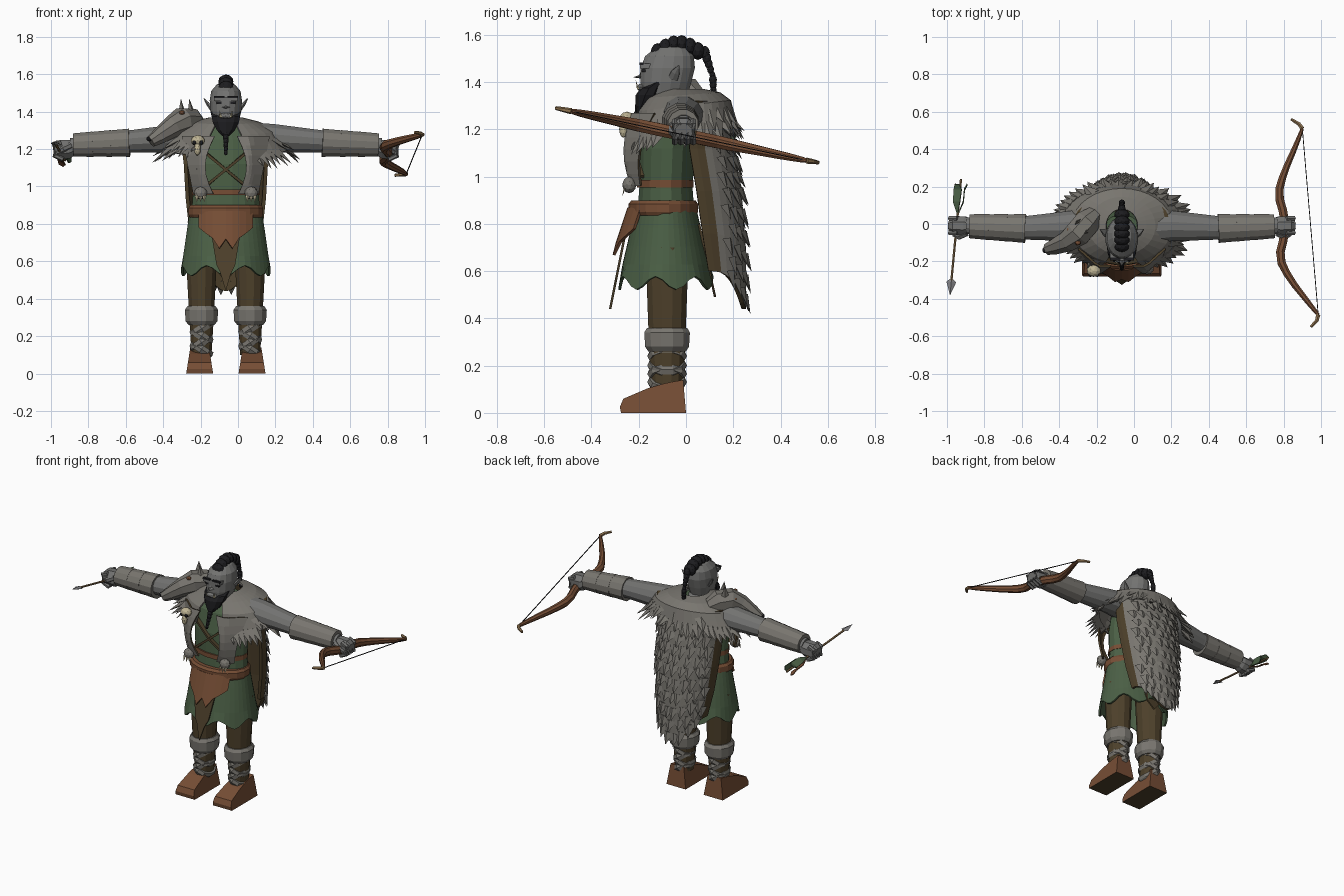
import bpy, bmesh, math, random
from mathutils import Vector

random.seed(4)
if "Cube" in bpy.data.objects:
    bpy.data.objects.remove(bpy.data.objects["Cube"])

MID = -.065  # the body stands a little off centre
SIDES = (("left", 1), ("right", -1))


def material(name, red, green, blue):
    mat = bpy.data.materials.new(name)
    mat.use_nodes = True
    mat.diffuse_color = (red, green, blue, 1)
    shader = next(n for n in mat.node_tree.nodes if n.type == "BSDF_PRINCIPLED")
    shader.inputs["Base Color"].default_value = (red, green, blue, 1)
    return mat


skin = material("grey skin", .17, .17, .165)
fur = material("grey fur", .19, .18, .16)
green = material("green cloth", .07, .115, .06)
leather = material("brown leather", .18, .075, .035)
dark = material("dark brown cloth", .075, .052, .024)
black = material("black hair", .012, .012, .014)
bone = material("pale bone", .52, .46, .3)
tan = material("tan wood", .27, .17, .08)
steel = material("dull steel", .22, .22, .23)


def finish(name, bm, *mats):
    mesh = bpy.data.meshes.new(name)
    bm.to_mesh(mesh)
    bm.free()
    obj = bpy.data.objects.new(name, mesh)
    bpy.context.collection.objects.link(obj)
    for mat in mats:
        mesh.materials.append(mat)
    return obj


def sweep(name, points, radii, mat, sides=8, ref=(0, 0, 1), level=False):
    """Tube through points; each radius is a number or a (wide, deep) pair."""
    bm, rings = bmesh.new(), []
    points = [Vector(p) for p in points]
    for i, p in enumerate(points):
        along = (points[min(i + 1, len(points) - 1)] - points[max(i - 1, 0)]).normalized()
        along = Vector((0, 0, 1)) if level else along
        a = Vector(ref).cross(along).normalized()
        b = along.cross(a)
        wide, deep = radii[i] if isinstance(radii[i], tuple) else (radii[i], radii[i])
        turns = [math.tau * (k + .5) / sides for k in range(sides)]
        rings.append([bm.verts.new(p + a * wide * math.cos(t) + b * deep * math.sin(t)) for t in turns])
    for low, high in zip(rings, rings[1:]):
        for k in range(sides):
            n = (k + 1) % sides
            bm.faces.new((low[k], low[n], high[n], high[k]))
    bm.faces.new(rings[0][::-1])
    bm.faces.new(rings[-1])
    return finish(name, bm, mat)


def upright(name, rings, mat, sides=12, x=MID):
    """Vertical form from (y, z, half width, half depth) rings."""
    return sweep(name, [(x, r[0], r[1]) for r in rings], [(r[2], r[3]) for r in rings], mat, sides, (0, 1, 0), True)


def sheet(name, func, across, down, outer, inner, thick=.012, border=0):
    """Thick cloth from a surface function; border columns take the inner colour."""
    bm = bmesh.new()
    grid = [[bm.verts.new(func(i / across, j / down)) for j in range(down + 1)] for i in range(across + 1)]
    for i in range(across):
        for j in range(down):
            face = bm.faces.new((grid[i][j], grid[i + 1][j], grid[i + 1][j + 1], grid[i][j + 1]))
            face.material_index = int(min(i, across - 1 - i) < border)
    obj = finish(name, bm, outer, inner)
    solid = obj.modifiers.new("thickness", "SOLIDIFY")
    solid.thickness, solid.material_offset, solid.material_offset_rim = thick, 1, 1


def spikes(name, items, mat):
    """Four-sided points, each given as (base, tip, width)."""
    bm = bmesh.new()
    for base, tip, width in items:
        base, tip = Vector(base), Vector(tip)
        along = (tip - base).normalized()
        a = along.orthogonal().normalized() if abs(along.z) > .99 else along.cross((0, 0, 1)).normalized()
        b = along.cross(a) * .4
        ring = [bm.verts.new(base + d * width) for d in (a, b, -a, -b)]
        top = bm.verts.new(tip)
        for k in range(4):
            bm.faces.new((ring[k], ring[(k + 1) % 4], top))
        bm.faces.new(ring[::-1])
    finish(name, bm, mat)


def ball(name, spot, size, mat, boxy=False):
    bm = bmesh.new()
    if boxy:
        bmesh.ops.create_cube(bm, size=2)
    else:
        bmesh.ops.create_icosphere(bm, subdivisions=2, radius=1)
    for v in bm.verts:
        v.co = Vector(spot) + v.co * Vector(size)
    finish(name, bm, mat)


def prism(outline, push):
    bm = bmesh.new()
    face = bm.faces.new([bm.verts.new(p) for p in outline])
    for v in bmesh.ops.extrude_face_region(bm, geom=[face])["geom"]:
        if isinstance(v, bmesh.types.BMVert):
            v.co += Vector(push)
    bmesh.ops.recalc_face_normals(bm, faces=bm.faces)
    return bm


def blend(table, t):
    """Interpolate evenly spaced rows."""
    t *= len(table) - 1
    i = min(int(t), len(table) - 2)
    return [a + (b - a) * (t - i) for a, b in zip(table[i], table[i + 1])]


# Legs, wraps and boots
for side, s in SIDES:
    x = MID + s * .13
    upright(side + "_leg", [(-.08, .1, .055, .065), (-.08, .3, .068, .08), (-.08, .7, .09, .095)], dark, 12, x)
    upright(side + "_fur_cuff", [(-.08, .26, .072, .082), (-.08, .28, .088, .096), (-.08, .34, .092, .1), (-.08, .36, .078, .088)], fur, 12, x)
    for k, z in enumerate((.13, .165, .2, .24)):
        lean = .012 * (-1) ** k
        sweep(side + "_leg_wrap", [(x - lean, -.08, z - .018), (x, -.08, z), (x + lean, -.08, z + .018)],
              [(.065, .074), (.072, .084), (.066, .076)], fur, 10, (0, 1, 0))
    profile = [(0, 0), (-.012, .14), (-.09, .125), (-.16, .105), (-.265, .06), (-.28, .025), (-.275, 0)]
    bm = prism([(x - .072, y, z) for y, z in profile], (.144, 0, 0))
    for v in bm.verts:
        v.co.x = x + s * .01 + (v.co.x - x) * (1 - v.co.z * 2.2)
    for f in bm.faces:
        f.material_index = int(f.normal.z < -.9)
    finish(side + "_boot", bm, leather, dark)

# Torso, skirt and belts
upright("torso", [(-.085, .82, .19, .125), (-.085, .95, .18, .115), (-.08, 1.12, .19, .12), (-.05, 1.25, .19, .12), (-.03, 1.33, .1, .08)], green, 16)


def skirt(u, v):
    a = math.tau * u
    jag = .028 * math.cos(a * 7) if v == 1 else 0
    return (MID + (.195 + .045 * v) * math.sin(a), -.085 + (.13 + .072 * v) * math.cos(a), .86 - .31 * v + jag)


sheet("skirt", skirt, 42, 4, green, green)
upright("belt", [(-.095, .835, .195, .14), (-.097, .85, .203, .147), (-.097, .885, .203, .147), (-.095, .9, .192, .135)], leather, 18)
upright("chest_strap", [(-.087, .955, .184, .122), (-.087, .985, .184, .122)], leather, 16)
for s in (-1, 1):
    sweep("cross_strap", [(MID + s * .11, -.192, 1.0), (MID, -.21, 1.09), (MID - s * .12, -.185, 1.19)], [(.02, .01)] * 3, dark, 4)

APRON_HEM = (.72, .67, .725, .75, .78)


def apron(u, v):
    x = .145 * (1 - 2 * u)
    hem = APRON_HEM[round(abs(x) / .145 * 4)]
    z = .87 + (hem - .87) * v
    return (MID + x, -.248 - (.87 - z) * .33 + 2.6 * x * x, z)


sheet("apron", apron, 8, 3, leather, leather)
tongue = [(-.08, .76), (.08, .76), (.05, .58), (.025, .53), (0, .44), (-.03, .54), (-.05, .58)]
finish("apron_tongue", prism([(MID + x, -.262 - (.76 - z) * .2, z) for x, z in tongue], (0, .01, 0)), dark)
flap = [(-.08, .8), (.08, .8), (.05, .55), (0, .49), (-.05, .55)]
finish("rear_flap", prism([(MID + x, .05 + (.8 - z) * .22, z) for x, z in flap], (0, .01, 0)), dark)

# Long fur cloak with a brown lining and border
CLOAK = [(.25, .03, .15, 1.32), (.225, .015, .205, 1.12), (.215, .045, .235, .94), (.195, .07, .255, .76), (.165, .095, .255, .6)]


def cloak(u, v):
    a = math.pi * (u - .5)
    wide, edge, back, z = blend(CLOAK, v)
    z -= .16 * max(0, v - .5) * 2 * math.cos(a) ** 3
    return Vector((MID + wide * math.sin(a), edge + (back - edge) * math.cos(a), z))


sheet("cloak", cloak, 18, 12, fur, dark, .02, 2)
tufts = []
for row in range(10):
    for col in range(8):
        u = .15 + .7 * (col + .5 * (row % 2) + random.uniform(0, .4)) / 8.4
        v = .12 + .87 * row / 9.5
        base, across = cloak(u, v), cloak(u + .01, v) - cloak(u - .01, v)
        fall = (base - cloak(u, v - .03)).normalized()
        out = across.cross(fall).normalized()
        length = random.uniform(.06, .09)
        tufts.append((base - out * .006, base + fall * length + out * .02, .04))
spikes("cloak_tufts", tufts, fur)

# Shoulder fur with a ragged hem
MANTLE = [(.085, .09, 1.37), (.18, .155, 1.345), (.27, .2, 1.3), (.335, .222, 1.2)]


def mantle(u, v):
    a = math.radians(324) * (u - .5)
    wide, deep, z = blend(MANTLE, v)
    return Vector((MID + wide * math.sin(a), -.01 + deep * math.cos(a), z + .035 * v * math.cos(a)))


sheet("shoulder_fur", mantle, 30, 6, fur, fur)
hem = []
for k in range(52):
    u, v = .02 + .96 * k / 51, random.choice((.97, .97, .8))
    base = mantle(u, v)
    out = (base - Vector((MID, 0, base.z))).normalized()
    side_reach = .04 * abs(out.x)
    hem.append((base - out * .015, base + out * (random.uniform(.015, .045) + side_reach) - Vector((0, 0, random.uniform(.05, .09))), .04))
spikes("shoulder_tufts", hem, fur)

# Fur front panels with hanging paws
for side, s in SIDES:
    def panel(u, v):
        near, far = .06 + .05 * math.sin(v * 3), .235 - .06 * v
        x = far + (near - far) * (u if s > 0 else 1 - u)
        return (MID + s * x, -.23 - .035 * math.sin(v * 3) + .9 * max(0, x - .13), 1.27 - .31 * v)
    sheet(side + "_fur_panel", panel, 6, 6, fur, dark)
    paw = MID + s * .135
    ball(side + "_paw", (paw, -.24, .965), (.036, .03, .035), fur)
    spikes(side + "_claws", [((paw + d, -.26, .95), (paw + d, -.27, .915), .01) for d in (-.02, 0, .02)], bone)

# Arms, bracers and fists
for side, s in SIDES:
    def at(out, y, z):
        return (MID + s * out, y, z)
    sweep(side + "_arm", [at(.08, -.02, 1.26), at(.26, -.01, 1.258), at(.5, -.02, 1.242), at(.83, -.01, 1.215)],
          [(.1, .09), (.085, .078), (.066, .062), (.045, .045)], skin, 12)
    for k in range(3):
        o = .515 + k * .098
        sweep(side + "_bracer", [at(o, -.024 + k * .004, 1.234 - k * .004), at(o + .104, -.02 + k * .004, 1.23 - k * .004)],
              [(.08 - k * .004, .078 - k * .004), (.074 - k * .004, .072 - k * .004)], fur, 12)
    sweep(side + "_fist", [at(.8, -.01, 1.21), at(.84, -.01, 1.2), at(.9, -.01, 1.195), at(.92, -.01, 1.19)],
          [.038, (.055, .054), (.052, .056), (.038, .038)], skin, 8)
    for k in range(4):
        y = -.048 + k * .026
        sweep(side + "_finger", [at(.88, y, 1.235), at(.918, y, 1.22), at(.915, y, 1.165), at(.87, y, 1.145)], [.014] * 4, skin, 6)
    sweep(side + "_thumb", [at(.83, -.05, 1.22), at(.87, -.068, 1.2), at(.9, -.056, 1.18)], [.018, .017, .012], skin, 6)

# Bow and string
limb = [(.9, .51), (.87, .43), (.8, .27), (.77, .16), (.805, .04), (.805, -.06), (.775, -.18), (.83, -.29), (.94, -.43), (.985, -.485)]
ends = [Vector((x, y, 1.175 - y * .21)) for x, y in limb]
bow = [ends[0]]
for p, q in zip(ends, ends[1:]):
    bow += [p.lerp(q, .25), p.lerp(q, .75)]
bow.append(ends[-1])
girth = [.01 + .019 * min(1, 1.5 * (1 - abs(2 * k / (len(bow) - 1) - 1))) for k in range(len(bow))]
sweep("bow", bow, [(r * .85, r) for r in girth], leather)
sweep("bow_grip", ends[4:6], [.029, .029], dark)
for tip, end in ((ends[0], (.84, .56, 1.06)), (ends[-1], (.945, -.55, 1.29))):
    sweep("bow_tip", [tip, (tip + Vector(end)) / 2 + Vector((.012, 0, 0)), end], [.013, .011, .008], tan, 6)
sweep("bow_string", [ends[0], ends[-1]], [.003, .003], black, 4)

# Arrow
tail, point = Vector((-.925, .24, 1.14)), Vector((-.977, -.31, 1.23))
sweep("arrow_shaft", [tail, point], [.007, .007], tan, 6)
spikes("arrow_head", [(point, point + (point - tail) * .13, .026), (point, point - (point - tail) * .04, .026)], steel)
for k, tint in enumerate((green, green, leather)):
    fin = Vector((math.cos(k * math.tau / 3), 0, math.sin(k * math.tau / 3))) * .024
    sweep("arrow_feather", [tail.lerp(point, t) + fin * r for t, r in ((.05, 1.5), (.1, 1), (.22, 1), (.33, .2))],
          [(.004, .02), (.004, .034), (.004, .03), (.003, .005)], tint, 4, fin.cross(point - tail))

# Head and face
upright("head", [(-.02, 1.26, .07, .07), (-.05, 1.32, .07, .085), (-.09, 1.345, .07, .098), (-.085, 1.4, .084, .11), (-.077, 1.46, .088, .117),
                 (-.07, 1.51, .08, .105), (-.06, 1.545, .05, .07), (-.06, 1.555, .02, .03)], skin, 16)
spikes("nose", [((MID, -.18, 1.425), (MID, -.225, 1.42), .028), ((MID, -.185, 1.42), (MID, -.18, 1.48), .022)], skin)
ball("brow", (MID, -.172, 1.468), (.062, .022, .01), skin, True)
ball("lips", (MID, -.19, 1.378), (.04, .018, .016), skin)
for side, s in SIDES:
    ball(side + "_eye", (MID + s * .036, -.18, 1.448), (.015, .008, .006), black, True)
    ball(side + "_eyebrow", (MID + s * .036, -.188, 1.478), (.028, .008, .005), black, True)
    spikes(side + "_tusk", [((MID + s * .028, -.203, 1.37), (MID + s * .034, -.213, 1.41), .009)], bone)
    sweep(side + "_ear", [(MID + s * .078, -.055, 1.415), (MID + s * .095, -.045, 1.44), (MID + s * .116, -.03, 1.47)],
          [(.024, .01), (.021, .01), (.003, .003)], skin, 6, (1, 0, 0))

# Beard, crest and braids
upright("beard", [(-.195, 1.27, .02, .02), (-.175, 1.3, .05, .04), (-.155, 1.345, .074, .058), (-.14, 1.375, .08, .052), (-.115, 1.4, .084, .025)], black, 10)


def braid(name, top, bottom, count, size):
    for k in range(count):
        t = k / (count - 1)
        r = size * (1 - .4 * t)
        ball(name, Vector(top).lerp(Vector(bottom), t), (r, r, r * 1.35), black)


braid("beard_braid", (MID, -.2, 1.28), (MID, -.24, 1.18), 6, .017)
for k in range(6):
    t = k / 5
    ball("hair_crest", (MID, -.12 + .17 * t, 1.527 + .035 * math.sin(t * 3)), (.042, .03, .038), black)
braid("hair_braid", (MID, .08, 1.525), (MID, .112, 1.43), 5, .021)
braid("hair_braid_end", (MID, .114, 1.41), (MID, .118, 1.325), 5, .017)

# Wolf head on the right shoulder
sweep("wolf_head", [(-.21, .05, 1.32), (-.25, .01, 1.345), (-.3, -.05, 1.35), (-.35, -.09, 1.32), (-.42, -.12, 1.27), (-.465, -.135, 1.24)],
      [.05, .075, .075, .06, .045, .032], fur, 8)
ball("wolf_nose", (-.475, -.14, 1.255), (.016, .016, .014), black)
spikes("wolf_ears", [((-.3, .01, 1.39), (-.305, .015, 1.47), .028), ((-.25, -.04, 1.39), (-.26, -.04, 1.47), .028)], fur)
for spot in ((-.3, -.1, 1.395), (-.345, -.03, 1.375)):
    ball("wolf_eye", spot, (.015, .014, .012), leather)

# Skull clasp
ball("skull", (-.215, -.25, 1.245), (.038, .032, .03), bone)
ball("skull_snout", (-.217, -.265, 1.2), (.018, .018, .035), bone)
for s in (-1, 1):
    ball("skull_socket", (-.215 + s * .018, -.274, 1.235), (.011, .009, .012), black)
